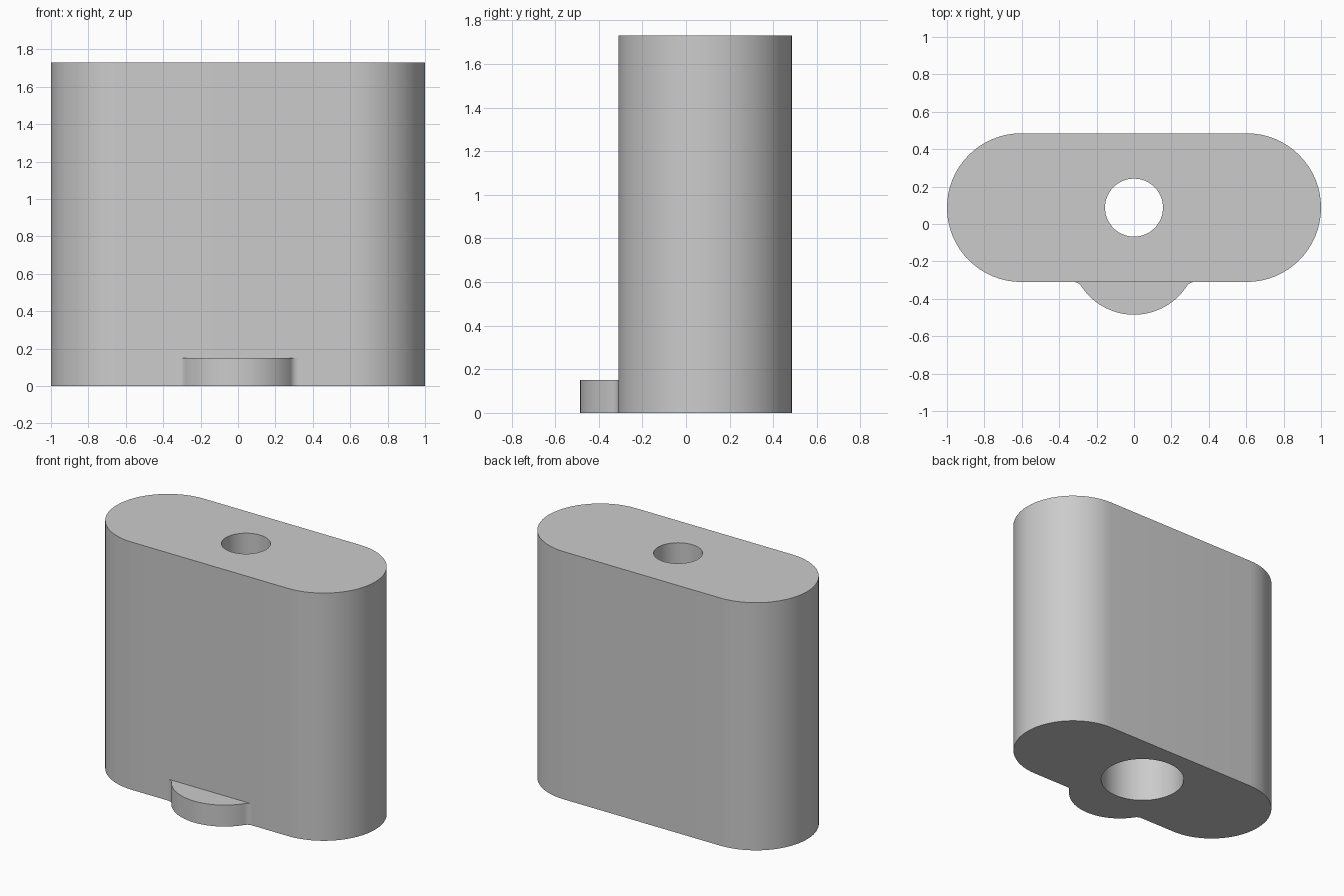
import bpy
import bmesh
from math import cos, sin, pi, sqrt, atan2, radians

cube = bpy.data.objects.get("Cube")
if cube:
    bpy.data.objects.remove(cube, do_unlink=True)

# Main dimensions
HEIGHT, CENTRE_Y, RADIUS, HALF_LENGTH = 1.73, 0.0875, 0.3975, 1.0
HOLE_R, BORE_R, BORE_DEPTH = 0.155, 0.275, 0.95
FOOT_H, FOOT_R, FILLET_R = 0.15, 0.337, 0.05
FRONT_Y = CENTRE_Y - RADIUS

grey = bpy.data.materials.new("light grey")
grey.use_nodes = True
grey.diffuse_color = (0.6, 0.6, 0.6, 1)
grey.node_tree.nodes["Principled BSDF"].inputs["Base Color"].default_value = (0.6, 0.6, 0.6, 1)


def arc(cx, cy, r, start, end, steps):
    return [(cx + r * cos(start + (end - start) * i / steps),
             cy + r * sin(start + (end - start) * i / steps)) for i in range(steps + 1)]


def ring(bm, points, z):
    verts = [bm.verts.new((x, y, z)) for x, y in points]
    edges = [bm.edges.new((verts[i - 1], v)) for i, v in enumerate(verts)]
    return verts, edges


def wall(bm, low, high):
    for i in range(len(low[0])):
        bm.faces.new((low[0][i - 1], low[0][i], high[0][i], high[0][i - 1]))


def fill(bm, *rings):
    bmesh.ops.triangle_fill(bm, use_beauty=True, edges=[e for r in rings for e in r[1]])


def finish(bm, name):
    bmesh.ops.recalc_face_normals(bm, faces=bm.faces)
    mesh = bpy.data.meshes.new(name)
    bm.to_mesh(mesh)
    bm.free()
    mesh.materials.append(grey)
    obj = bpy.data.objects.new(name, mesh)
    bpy.context.collection.objects.link(obj)
    bpy.ops.object.select_all(action="DESELECT")
    obj.select_set(True)
    bpy.context.view_layer.objects.active = obj
    bpy.ops.object.shade_smooth_by_angle(angle=radians(30))


# Rounded body with a stepped hole, wide below and narrow above
end_x = HALF_LENGTH - RADIUS
outline = (arc(end_x, CENTRE_Y, RADIUS, -pi / 2, pi / 2, 32)
           + arc(-end_x, CENTRE_Y, RADIUS, pi / 2, 3 * pi / 2, 32))
hole = arc(0, CENTRE_Y, HOLE_R, 0, 2 * pi, 64)[:-1]
bore = arc(0, CENTRE_Y, BORE_R, 0, 2 * pi, 64)[:-1]

bm = bmesh.new()
outer_low, outer_high = ring(bm, outline, 0), ring(bm, outline, HEIGHT)
bore_low, bore_high = ring(bm, bore, 0), ring(bm, bore, BORE_DEPTH)
hole_low, hole_high = ring(bm, hole, BORE_DEPTH), ring(bm, hole, HEIGHT)
fill(bm, outer_low, bore_low)
fill(bm, outer_high, hole_high)
wall(bm, outer_low, outer_high)
wall(bm, bore_low, bore_high)
wall(bm, bore_high, hole_low)
wall(bm, hole_low, hole_high)
finish(bm, "body")

# Round front foot blending into the body through small fillets
foot_y = FOOT_R - 0.485
fillet_y = FRONT_Y - FILLET_R
drop = foot_y - fillet_y
fillet_x = sqrt((FOOT_R + FILLET_R) ** 2 - drop ** 2)
tilt = atan2(drop, fillet_x)
right_fillet = arc(fillet_x, fillet_y, FILLET_R, pi - tilt, pi / 2, 8)
left_fillet = [(-x, y) for x, y in reversed(right_fillet)]
front = arc(0, foot_y, FOOT_R, pi + tilt, 2 * pi - tilt, 40)
profile = left_fillet[:-1] + front + right_fillet[1:]

bm = bmesh.new()
foot_low, foot_high = ring(bm, profile, 0), ring(bm, profile, FOOT_H)
fill(bm, foot_low)
fill(bm, foot_high)
wall(bm, foot_low, foot_high)
finish(bm, "front_foot")
